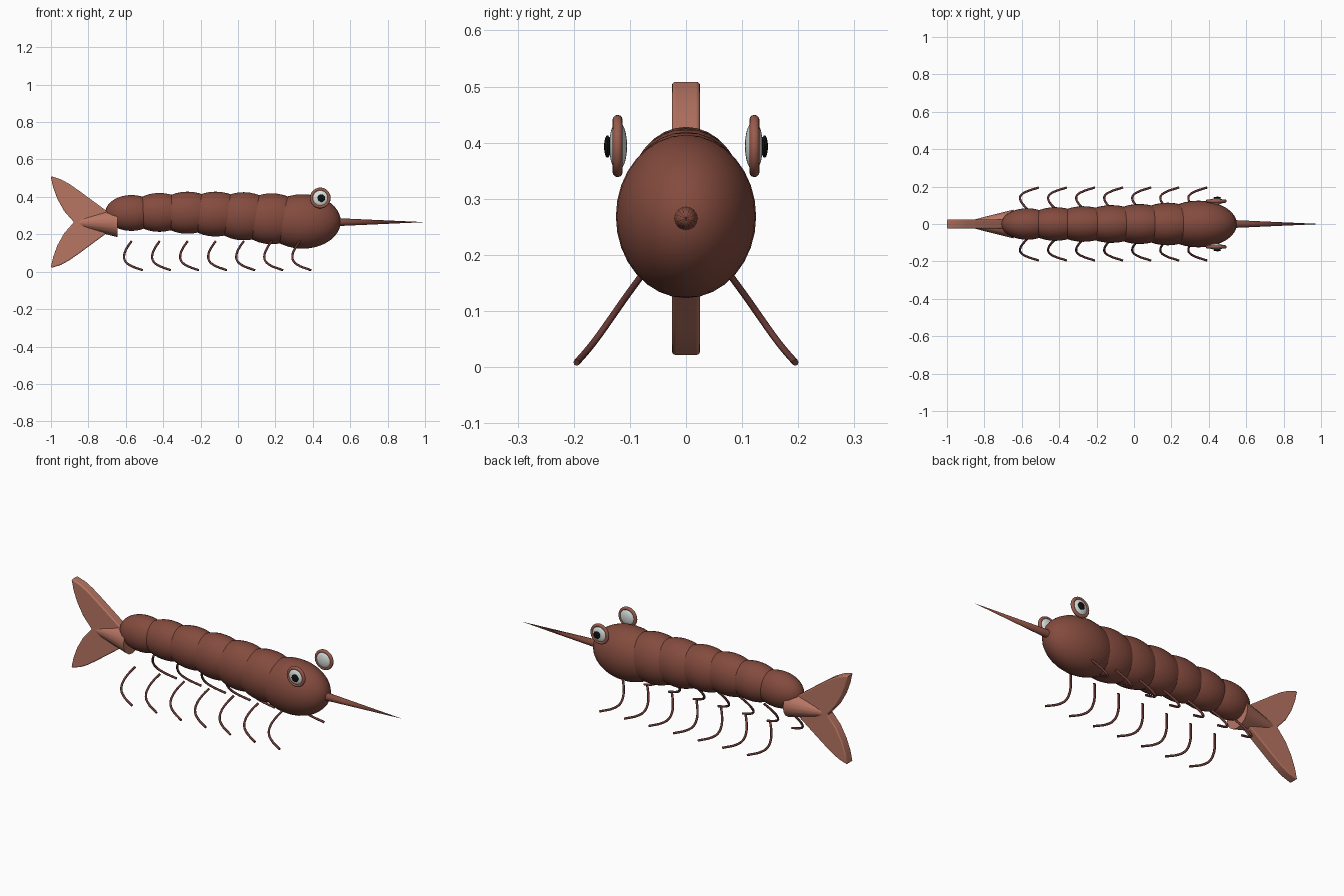
import bpy, bmesh, math
from mathutils import Matrix, Vector

if "Cube" in bpy.data.objects:
    bpy.data.objects.remove(bpy.data.objects["Cube"])


def mat(name, rgb):
    m = bpy.data.materials.new(name)
    m.diffuse_color = (*rgb, 1)
    m.use_nodes = True
    m.node_tree.nodes["Principled BSDF"].inputs["Base Color"].default_value = m.diffuse_color
    return m


SHELL = mat("shell", (0.23, 0.07, 0.048))
FIN = mat("fin", (0.48, 0.18, 0.125))
LEG = mat("leg", (0.14, 0.042, 0.036))
RIM = mat("rim", (0.32, 0.105, 0.075))
WHITE = mat("eye_white", (0.70, 0.76, 0.74))
BLACK = mat("pupil", (0.005, 0.005, 0.005))


def finish(name, material, smooth=True):
    o = bpy.context.object
    o.name = name
    o.data.materials.append(material)
    bpy.ops.object.transform_apply(location=False, rotation=True, scale=True)
    if smooth:
        bpy.ops.object.shade_smooth_by_angle(angle=math.radians(35))
    return o


def ellipsoid(name, loc, radii, material, seg=32, rings=16):
    bpy.ops.mesh.primitive_uv_sphere_add(segments=seg, ring_count=rings, radius=1, location=loc)
    bpy.context.object.scale = radii
    return finish(name, material)


# body segments, tail end to head: x, bottom z, top z, length radius, width radius
SEGMENTS = [
    (-0.57, 0.218, 0.410, 0.140, 0.084),
    (-0.42, 0.213, 0.421, 0.155, 0.090),
    (-0.27, 0.203, 0.428, 0.165, 0.095),
    (-0.12, 0.188, 0.428, 0.170, 0.101),
    (0.03, 0.168, 0.425, 0.175, 0.107),
    (0.18, 0.147, 0.419, 0.180, 0.114),
    (0.345, 0.123, 0.414, 0.205, 0.125),
]
for i, (x, lo, hi, rx, ry) in enumerate(SEGMENTS):
    name = "head" if i == 6 else f"body_segment_{i + 1}"
    ellipsoid(name, (x, 0, (lo + hi) / 2), (rx, ry, (hi - lo) / 2), SHELL)

# pointed snout
bpy.ops.mesh.primitive_cone_add(vertices=16, radius1=0.0225, radius2=0, depth=0.5,
                                location=(0.75, 0, 0.265), rotation=(0, math.pi / 2, 0))
finish("snout_spike", SHELL)

# tail root: tapered stub
bpy.ops.mesh.primitive_cone_add(vertices=16, radius1=0.077, radius2=0.025, depth=0.205,
                                location=(-0.7475, 0, 0.262), rotation=(0, -math.pi / 2, 0))
finish("tail_root", FIN)

# forked tail fin, outline mirrored about its mid height
half = [(-0.66, 0.02), (-0.714, 0.068), (-0.85, 0.168), (-0.90, 0.203),
        (-0.945, 0.228), (-0.997, 0.245), (-1.0, 0.238), (-0.988, 0.185),
        (-0.966, 0.125), (-0.93, 0.06), (-0.88, 0.003)]
outline = half + [(x, -z) for x, z in reversed(half)]
bm = bmesh.new()
face = bm.faces.new([bm.verts.new((x, -0.025, 0.265 + z)) for x, z in outline])
ext = bmesh.ops.extrude_face_region(bm, geom=[face])
bmesh.ops.translate(bm, vec=(0, 0.05, 0),
                    verts=[v for v in ext["geom"] if isinstance(v, bmesh.types.BMVert)])
bmesh.ops.recalc_face_normals(bm, faces=bm.faces)
me = bpy.data.meshes.new("tail_fin")
bm.to_mesh(me)
bm.free()
fin = bpy.data.objects.new("tail_fin", me)
bpy.context.collection.objects.link(fin)
bpy.ops.object.select_all(action='DESELECT')
bpy.context.view_layer.objects.active = fin
fin.select_set(True)
finish("tail_fin", FIN)
bev = fin.modifiers.new("rounding", 'BEVEL')
bev.width = 0.008
bev.segments = 3
bev.limit_method = 'ANGLE'
bev.angle_limit = math.radians(50)

# legs: seven bent rods per side
for side, s in (("left", 1), ("right", -1)):
    for i in range(7):
        x = -0.57 + 0.15 * i
        pts = [(x, 0.08, 0.162), (x - 0.025, 0.107, 0.125), (x - 0.039, 0.135, 0.085),
               (x - 0.034, 0.154, 0.058), (x - 0.012, 0.170, 0.037), (x + 0.06, 0.195, 0.008)]
        cu = bpy.data.curves.new(f"{side}_leg_{i + 1}", 'CURVE')
        cu.dimensions = '3D'
        cu.bevel_depth = 0.006
        cu.bevel_resolution = 2
        cu.resolution_u = 4
        cu.use_fill_caps = True
        sp = cu.splines.new('BEZIER')
        sp.bezier_points.add(len(pts) - 1)
        for p, (px, py, pz) in zip(sp.bezier_points, pts):
            p.co = (px, py * s, pz)
            p.handle_left_type = p.handle_right_type = 'AUTO'
        cu.materials.append(LEG)
        bpy.context.collection.objects.link(bpy.data.objects.new(cu.name, cu))

# eyes: rim, flattened eyeball and pupil on each side
for side, s in (("left", 1), ("right", -1)):
    ex, ez = 0.44, 0.394
    bpy.ops.mesh.primitive_torus_add(major_segments=40, minor_segments=12, major_radius=0.0465,
                                     minor_radius=0.009, location=(ex, s * 0.122, ez),
                                     rotation=(math.pi / 2, 0, 0))
    finish(f"{side}_eye_rim", RIM)
    ellipsoid(f"{side}_eyeball", (ex, s * 0.121, ez), (0.044, 0.016, 0.044), WHITE)
    ellipsoid(f"{side}_pupil", (ex + 0.006, s * 0.140, ez - 0.001), (0.02, 0.006, 0.02), BLACK, 24, 12)
